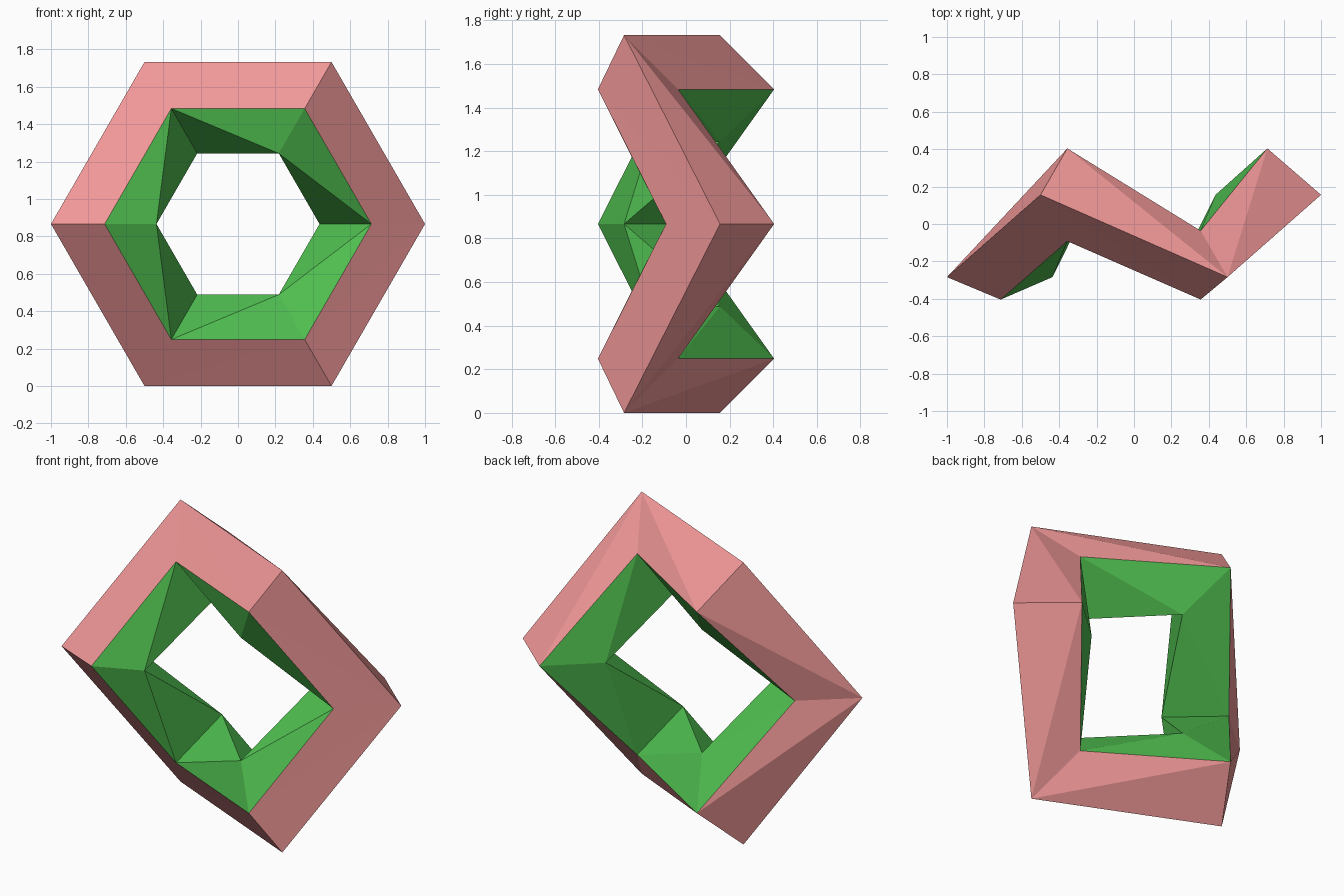
import bpy, bmesh
from math import cos, sin, radians

if "Cube" in bpy.data.objects:
    bpy.data.objects.remove(bpy.data.objects["Cube"])

CENTRE_Z = 0.866
# Corner cross-sections as (radius, y): outer, back, inner, front
SECTION_A = [(1.0, 0.156), (0.713, 0.404), (0.436, 0.156), (0.713, -0.092)]
SECTION_B = [(1.0, -0.284), (0.713, -0.036), (0.436, -0.284), (0.713, -0.404)]


def material(name, rgb):
    m = bpy.data.materials.new(name)
    m.diffuse_color = (*rgb, 1)
    m.use_nodes = True
    m.node_tree.nodes["Principled BSDF"].inputs["Base Color"].default_value = m.diffuse_color
    return m


bm = bmesh.new()

# Six corner sections, alternating back and forward around the hexagon
rings = []
for i in range(6):
    a = radians(60 * i)
    rings.append([bm.verts.new((r * cos(a), y, CENTRE_Z + r * sin(a)))
                  for r, y in (SECTION_B if i % 2 else SECTION_A)])

# Strips between neighbouring corners, split along the creases
for i in range(6):
    near, far = rings[i], rings[(i + 1) % 6]
    A, B = (far, near) if i % 2 else (near, far)
    for k in range(4):
        n = (k + 1) % 4
        # diagonal: B outer-A back, B back-A inner, B inner-A front, B front-A outer
        for tri in ((A[k], A[n], B[k]), (A[n], B[n], B[k])):
            f = bm.faces.new(tri)
            f.material_index = 1 if k in (1, 2) else 0

bmesh.ops.recalc_face_normals(bm, faces=bm.faces)
mesh = bpy.data.meshes.new("zigzag_hexagon_ring")
bm.to_mesh(mesh)
bm.free()

# Pink outer faces, green inner faces
mesh.materials.append(material("pink", (0.9, 0.32, 0.32)))
mesh.materials.append(material("green", (0.08, 0.52, 0.08)))
ring = bpy.data.objects.new("zigzag_hexagon_ring", mesh)
bpy.context.collection.objects.link(ring)
